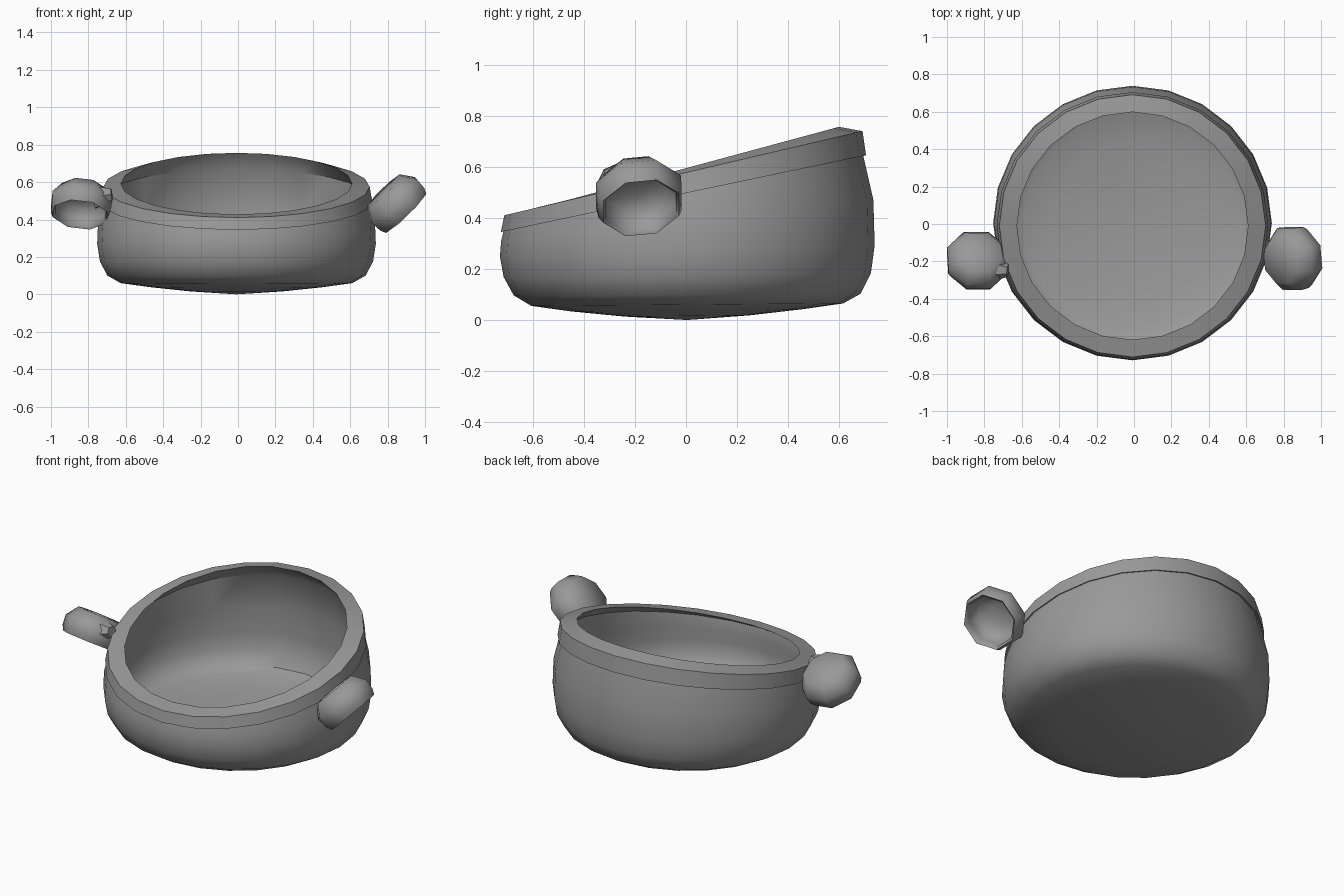
import bpy, bmesh, math
from mathutils import Vector

if "Cube" in bpy.data.objects:
    bpy.data.objects.remove(bpy.data.objects["Cube"])

grey = bpy.data.materials.new("iron grey")
grey.diffuse_color = (0.32, 0.32, 0.32, 1)
grey.use_nodes = True
grey.node_tree.nodes["Principled BSDF"].inputs["Base Color"].default_value = grey.diffuse_color


def lathe(name, profile, sides, place, smooth=38):
    """Spin (radius, ...) rows into a skin; place(row, angle) gives each point."""
    bm = bmesh.new()
    rings = []
    for row in profile:
        n = 1 if row[0] == 0 else sides
        rings.append([bm.verts.new(place(row, math.tau * i / sides)) for i in range(n)])
    for a, b in zip(rings, rings[1:]):
        for i in range(sides):
            j = (i + 1) % sides
            quad = [a[i % len(a)], a[j % len(a)], b[j % len(b)], b[i % len(b)]]
            bm.faces.new(list(dict.fromkeys(quad)))
    bmesh.ops.recalc_face_normals(bm, faces=bm.faces)
    mesh = bpy.data.meshes.new(name)
    bm.to_mesh(mesh)
    bm.free()
    obj = bpy.data.objects.new(name, mesh)
    bpy.context.collection.objects.link(obj)
    mesh.materials.append(grey)
    bpy.context.view_layer.objects.active = obj
    obj.select_set(True)
    bpy.ops.object.shade_smooth_by_angle(angle=math.radians(smooth))
    obj.select_set(False)
    return obj


# Pot: closed thin-walled profile of (radius, middle height, rise towards the back)
pot_profile = [
    (0, 0.0, 0), (0.25, 0.016, 0.01), (0.46, 0.038, 0.01), (0.62, 0.06, 0.008),
    (0.69, 0.10, 0.005), (0.73, 0.175, 0.01), (0.745, 0.27, 0.03),
    (0.74, 0.39, 0.11), (0.714, 0.50, 0.21),
    (0.726, 0.495, 0.21), (0.712, 0.575, 0.235), (0.618, 0.592, 0.27),
    (0.695, 0.525, 0.21), (0.698, 0.39, 0.11),
    (0.708, 0.27, 0.03), (0.695, 0.18, 0.01), (0.655, 0.11, 0.008), (0.59, 0.082, 0.01),
    (0.44, 0.06, 0.01), (0.25, 0.04, 0.01), (0, 0.03, 0),
]


def pot_point(row, ang):
    r, z, rise = row
    y = r * 0.985 * math.sin(ang)
    shift = -0.01 if z > 0.45 else 0.005  # rim sits slightly forward
    return r * math.cos(ang) - 0.008, y + shift, z + rise * y


lathe("pot", pot_profile, 24, pot_point)

# Handles: faceted eight-sided cups, (radius, distance along opening direction)
cup_profile = [
    (0, -0.085), (0.12, -0.08), (0.168, -0.015), (0.164, 0.04), (0.15, 0.07),
    (0.138, 0.06), (0.142, 0.02), (0.12, -0.03), (0.06, -0.05), (0, -0.055),
]


def cup(name, centre, facing, scale):
    axis = Vector(facing).normalized()
    u = axis.cross(Vector((0, 1, 0))).normalized()
    v = axis.cross(u)

    def point(row, ang):
        a = ang + math.pi / 8
        return Vector(centre) + scale * (
            row[0] * (u * math.cos(a) + v * math.sin(a)) + axis * row[1])
    lathe(name, cup_profile, 8, point, 55)


cup("right_handle", (0.842, -0.185, 0.492), (0.68, 0.13, -0.7), 1.08)
cup("left_handle", (-0.836, -0.19, 0.488), (-0.1, -0.5, -0.85), 1.04)


# Short tapered neck joining the left handle to the wall
def neck(name, start, end, r0, r1):
    a, b = Vector(start), Vector(end)
    d = (b - a).normalized()
    u = d.cross(Vector((0, 0, 1))).normalized()
    v = d.cross(u)
    rows = [(0, 0), (r0, 0), (r1, 1), (0, 1)]
    lathe(name, rows, 6, lambda row, t: a.lerp(b, row[1]) + row[0] * (
        u * math.cos(t) + v * math.sin(t)))


neck("left_handle_neck", (-0.77, -0.24, 0.52), (-0.675, -0.25, 0.535), 0.07, 0.035)
